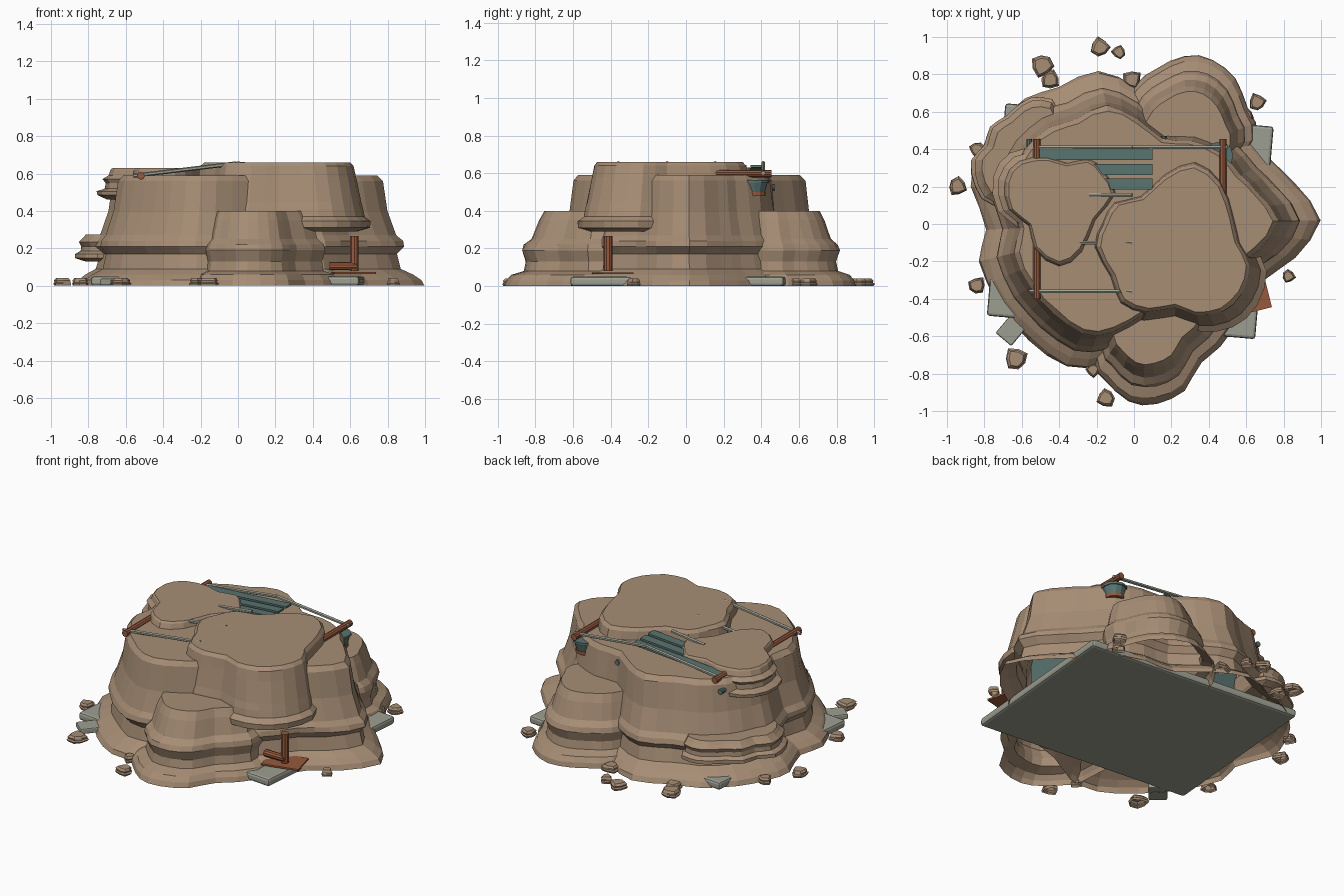
import bpy, bmesh, math, random
from mathutils import Vector, Matrix

random.seed(4)
default_cube = bpy.data.objects.get("Cube")
if default_cube:
    bpy.data.objects.remove(default_cube, do_unlink=True)


def make_material(name, colour):
    mat = bpy.data.materials.new(name)
    mat.use_nodes = True
    mat.diffuse_color = (*colour, 1)
    shader = next(n for n in mat.node_tree.nodes if n.type == "BSDF_PRINCIPLED")
    shader.inputs["Base Color"].default_value = (*colour, 1)
    shader.inputs["Roughness"].default_value = 0.9
    return mat


SANDSTONE = make_material("sandstone", (.385, .268, .178))
CONCRETE = make_material("pale concrete", (.34, .345, .285))
RUST = make_material("rusty brown", (.31, .10, .045))
TEAL = make_material("faded teal", (.10, .175, .16))


def finish(bm, name, material):
    mesh = bpy.data.meshes.new(name)
    bm.to_mesh(mesh)
    bm.free()
    obj = bpy.data.objects.new(name, mesh)
    bpy.context.scene.collection.objects.link(obj)
    mesh.materials.append(material)
    return obj


def smooth_outline(points, steps=2):
    """Closed Catmull-Rom loop through the given points."""
    pts = [Vector(p) for p in points]
    n, result = len(pts), []
    for i in range(n):
        a, b, c, d = (pts[(i + k) % n] for k in (-1, 0, 1, 2))
        for s in range(steps):
            t = s / steps
            result.append(0.5 * (2 * b + (c - a) * t + (2 * a - 5 * b + 4 * c - d) * t * t
                                 + (3 * b - a - 3 * c + d) * t ** 3))
    return result


def rock(name, outline, profile, centre=(0, 0), steps=2, jitter=.005):
    """Loft an outline upward, scaling about its centre by (scale, height)."""
    bm = bmesh.new()
    mid = Vector(centre)
    loop = smooth_outline(outline, steps)
    rings = []
    for scale, z in profile:
        ring = []
        for p in loop:
            q = mid + (p - mid) * (scale + random.uniform(-jitter, jitter))
            ring.append(bm.verts.new((q.x, q.y, z)))
        rings.append(ring)
    for low, high in zip(rings, rings[1:]):
        for i in range(len(low)):
            j = (i + 1) % len(low)
            bm.faces.new((low[i], low[j], high[j], high[i]))
    bm.faces.new(rings[-1])
    return finish(bm, name, SANDSTONE)


def box(name, centre, size, material, turn=0, tilt=0, bevel=0):
    bm = bmesh.new()
    bmesh.ops.create_cube(bm, size=1, matrix=Matrix.Diagonal((*size, 1)))
    if bevel:
        bmesh.ops.bevel(bm, geom=bm.edges[:], offset=bevel, segments=2, profile=.5,
                        affect="EDGES")
    obj = finish(bm, name, material)
    obj.location = centre
    obj.rotation_euler = (0, math.radians(tilt), math.radians(turn))
    return obj


def pole(name, start, end, radius, material, sides=10, end_radius=None):
    a, b = Vector(start), Vector(end)
    bm = bmesh.new()
    bmesh.ops.create_cone(bm, cap_ends=True, segments=sides, radius1=radius,
                          radius2=end_radius or radius, depth=(b - a).length)
    obj = finish(bm, name, material)
    obj.location = (a + b) / 2
    obj.rotation_mode = "QUATERNION"
    obj.rotation_quaternion = (b - a).to_track_quat("Z", "Y")
    return obj


# Main mesa
rock("main_mesa",
     [(1, .02), (.86, .22), (.74, .34), (.6, .5), (.4, .58), (.2, .59), (.02, .73), (-.19, .82),
      (-.4, .73), (-.58, .67), (-.74, .53), (-.83, .36), (-.87, .2), (-.79, -.03),
      (-.83, -.2), (-.72, -.44), (-.56, -.62), (-.36, -.76), (-.15, -.75), (.08, -.62),
      (.32, -.55), (.53, -.5), (.7, -.3), (.86, -.18)],
     [(1, 0), (.985, .03), (.94, .06), (.87, .09), (.85, .17), (.89, .21), (.88, .24),
      (.85, .27), (.8, .4), (.77, .56), (.74, .59)])

# Low shoulders at the front and back
shoulder = [(1, 0), (.985, .03), (.94, .06), (.82, .08), (.8, .13), (.84, .19),
            (.82, .22), (.75, .25), (.68, .35), (.63, .4)]
rock("front_shoulder",
     [(-.22, -.72), (-.16, -.83), (-.03, -.95), (.12, -.96), (.27, -.89), (.36, -.74),
      (.54, -.55), (.47, -.22), (.1, -.1), (-.2, -.3)], shoulder, (.08, -.38))
rock("back_shoulder",
     [(.65, .45), (.61, .62), (.54, .78), (.42, .88), (.27, .9), (.12, .83), (0, .74),
      (-.1, .5), (0, .2), (.4, .15)], shoulder, (.28, .38))

# Raised caps on the summit
rock("right_cap",
     [(.51, .03), (.45, .2), (.32, .3), (.17, .24), (.05, .13), (-.08, .1), (-.14, 0),
      (-.18, -.12), (-.1, -.27), (-.05, -.4), (.08, -.45), (.22, -.43), (.33, -.47),
      (.46, -.45), (.56, -.36), (.6, -.22), (.54, -.1)],
     [(1.1, .29), (1.28, .31), (1.29, .345), (1.2, .37), (1.18, .41), (1.15, .45),
      (1.08, .58), (1.05, .64), (1, .66)], (.22, -.1))
rock("left_cap",
     [(-.12, .16), (-.18, .27), (-.25, .33), (-.36, .31), (-.46, .34), (-.6, .32),
      (-.67, .22), (-.65, .08), (-.55, 0), (-.52, -.12), (-.4, -.2), (-.29, -.13), (-.22, .03)],
     [(1.1, .46), (1.3, .485), (1.31, .505), (1.15, .52), (1.14, .55), (1.2, .57),
      (1.08, .59), (1.04, .62), (1, .63)], (-.4, .12))

# Terrace on the left rear flank
rock("flank_terrace",
     [(-.4, .6), (-.5, .68), (-.6, .65), (-.68, .58), (-.77, .52), (-.8, .42),
      (-.87, .34), (-.85, .2), (-.75, .1), (-.5, .2)],
     [(.85, .13), (1, .148), (1, .17), (.92, .185), (.91, .21), (.95, .235),
      (.89, .255), (.84, .275)], (-.5, .35))

# Loose stones round the foot
pebble = [(math.cos(a) * r, math.sin(a) * r) for a, r in
          zip((k * math.tau / 7 for k in range(7)), (1, .8, 1.1, .85, 1.05, .9, .8))]
stones = [(-.18, .945, .055), (-.08, .92, .04), (-.49, .85, .065), (-.45, .77, .055),
          (-.01, .77, .055), (.66, .65, .05), (.6, .58, .045), (-.84, .4, .045),
          (-.945, .2, .053), (-.84, -.33, .05), (-.63, -.72, .065), (-.15, -.93, .053),
          (-.22, -.78, .04), (.825, -.28, .037)]
for i, (x, y, r) in enumerate(stones):
    turn = Matrix.Rotation(i * 1.3, 2)
    ring = [Vector((x, y)) + turn @ Vector(p) * r for p in pebble]
    rock(f"loose_stone_{i + 1}", ring,
         [(.9, 0), (1, .012), (.85, .018), (.9, .028), (.7, .04)], (x, y), 1, .06)

# Buried foundation slab and broken piece
box("foundation_slab", (-.02, .015, .025), (1.44, 1.14, .05), CONCRETE, -5, bevel=.015)
box("broken_slab", (-.65, -.56, .02), (.11, .15, .035), CONCRETE, -40, bevel=.008)

# Buried hut with an exposed tank under the eave
box("hut_walls", (0, 0, .31), (.92, .76, .5), TEAL)
pole("tank", (.455, .365, .5), (.455, .365, .555), .055, TEAL, 12, .07)
pole("tank_lip", (.455, .365, .55), (.455, .365, .565), .075, TEAL, 12)
pole("tank_foot", (.455, .365, .48), (.455, .365, .5), .058, RUST, 12)

# Eave beams and sloping rafters
pole("left_eave_beam", (-.52, -.4, .588), (-.52, .455, .588), .02, RUST)
pole("right_eave_beam", (.475, .05, .598), (.475, .455, .598), .02, RUST)
for i, (y, reach) in enumerate(((.41, .52), (.155, .24), (-.1, .31), (-.36, .56))):
    low = .655 - .12 * reach
    pole(f"rafter_{i + 1}", (-reach, y, low), (-.01, y, .654), .011, CONCRETE, 6)
pole("back_rafter_right", (-.01, .41, .654), (.5, .41, .602), .011, CONCRETE, 6)

# Roof boards
for i in range(3):
    box(f"roof_board_{i + 1}", (-.21, .213 + i * .079, .615), (.62, .058, .012), TEAL, tilt=-4)

# Pipe stubs on the rear wall
for i, (x, y) in enumerate(((.16, .445), (-.56, .43))):
    pole(f"pipe_stub_{i + 1}", (x, y - .04, .525), (x, y + .025, .525), .016, TEAL)

# Fallen porch with its post
box("porch_board", (.605, -.39, .068), (.23, .17, .01), RUST, 14)
pole("porch_post", (.622, -.415, .08), (.622, -.415, .265), .024, RUST)
pole("fallen_post", (.49, -.42, .105), (.63, -.42, .105), .022, RUST)
